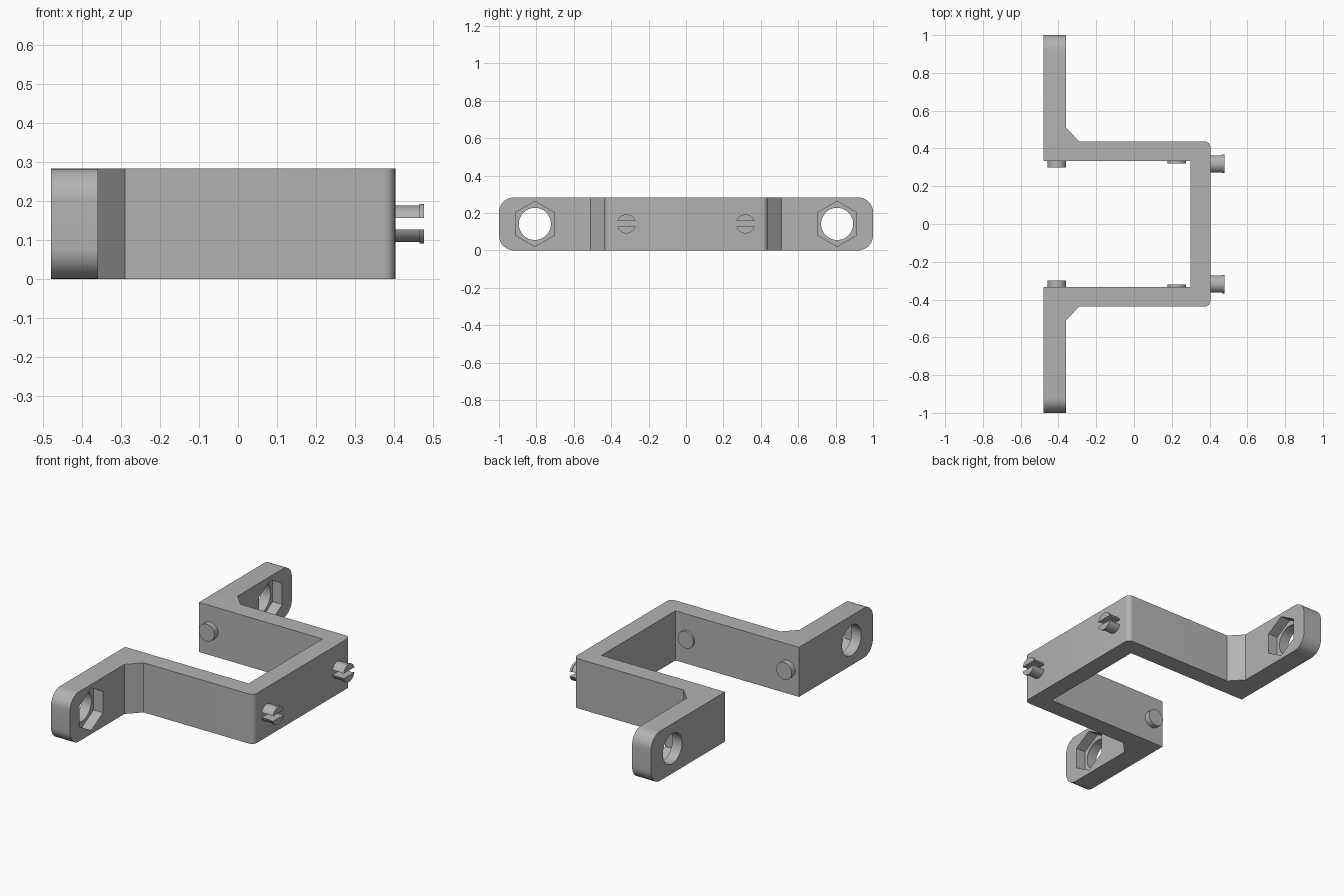
import bpy, bmesh
from math import pi, radians
from mathutils import Matrix, Vector

cube = bpy.data.objects.get("Cube")
if cube:
    bpy.data.objects.remove(cube, do_unlink=True)

H = 0.283          # bracket height
MID = H / 2        # height of all holes and pins
AXIS = {"x": Matrix.Rotation(pi / 2, 4, "Y"), "y": Matrix.Rotation(pi / 2, 4, "X")}

grey = bpy.data.materials.new("plain_grey")
grey.use_nodes = True
grey.diffuse_color = (0.45, 0.45, 0.45, 1)
grey.node_tree.nodes["Principled BSDF"].inputs["Base Color"].default_value = grey.diffuse_color


def make_object(name, bm):
    bmesh.ops.recalc_face_normals(bm, faces=bm.faces)
    mesh = bpy.data.meshes.new(name)
    bm.to_mesh(mesh)
    bm.free()
    mesh.materials.append(grey)
    obj = bpy.data.objects.new(name, mesh)
    bpy.context.collection.objects.link(obj)
    return obj


def add_cylinder(bm, axis, centre, radius, length, sides=40, spin=0.0):
    matrix = Matrix.Translation(centre) @ AXIS[axis] @ Matrix.Rotation(spin, 4, "Z")
    bmesh.ops.create_cone(bm, cap_ends=True, segments=sides, radius1=radius,
                          radius2=radius, depth=length, matrix=matrix)


def cylinder(name, *args, **kwargs):
    bm = bmesh.new()
    add_cylinder(bm, *args, **kwargs)
    return make_object(name, bm)


def box(name, centre, size):
    bm = bmesh.new()
    bmesh.ops.create_cube(bm, size=1, matrix=Matrix.Translation(centre) @ Matrix.Diagonal((*size, 1)))
    return make_object(name, bm)


def cut(obj, cutter):
    mod = obj.modifiers.new("cut", "BOOLEAN")
    mod.operation, mod.solver, mod.object = "DIFFERENCE", "EXACT", cutter
    bpy.context.view_layer.objects.active = obj
    bpy.ops.object.modifier_apply(modifier=mod.name)
    bpy.data.objects.remove(cutter, do_unlink=True)


def smooth(obj):
    bpy.ops.object.select_all(action="DESELECT")
    obj.select_set(True)
    bpy.context.view_layer.objects.active = obj
    bpy.ops.object.shade_smooth_by_angle(angle=radians(30))


# Bracket: mirrored half profile, extruded upwards
half = [(0.3, 0.333), (-0.48, 0.333), (-0.48, 1), (-0.36, 1),
        (-0.36, 0.51), (-0.29, 0.437), (0.404, 0.437)]
profile = half + [(x, -y) for x, y in reversed(half)]
bm = bmesh.new()
face = bm.faces.new([bm.verts.new((x, y, 0)) for x, y in profile])
top = bmesh.ops.extrude_face_region(bm, geom=[face])["geom"]
bmesh.ops.translate(bm, vec=(0, 0, H), verts=[v for v in top if isinstance(v, bmesh.types.BMVert)])


def round_edges(test, radius, segments):
    edges = [e for e in bm.edges if all(test(v.co) for v in e.verts)
             and abs((e.verts[0].co - e.verts[1].co).y) < 0.001]
    bmesh.ops.bevel(bm, geom=edges, offset=radius, segments=segments, profile=0.5, affect="EDGES")


# Rounded tab ends (edges along x) and rounded outer corners (upright edges)
tab_edges = [e for e in bm.edges if all(abs(v.co.y) > 0.99 for v in e.verts)
             and abs(e.verts[0].co.z - e.verts[1].co.z) < 0.001]
bmesh.ops.bevel(bm, geom=tab_edges, offset=0.08, segments=10, profile=0.5, affect="EDGES")
round_edges(lambda co: co.x > 0.4 and abs(co.y) > 0.43, 0.03, 6)
bracket = make_object("bracket", bm)

for side in (1, -1):
    label = "left" if side > 0 else "right"

    # Bolt hole with a hexagonal nut recess on the front of the tab
    y = side * 0.808
    cut(bracket, cylinder("hole_cutter", "x", Vector((-0.42, y, MID)), 0.086, 0.3, 48))
    cut(bracket, cylinder("nut_cutter", "x", Vector((-0.36, y, MID)), 0.121, 0.12, 6, pi / 2))

    # Split pin with a lip, on the outer face
    y = side * 0.318
    pin = cylinder(label + "_split_pin", "x", Vector((0.435, y, MID)), 0.047, 0.086)
    lip = cylinder(label + "_pin_lip", "x", Vector((0.472, y, MID)), 0.051, 0.012)
    for part in (pin, lip):
        cut(part, box("slot_cutter", (0.454, y, MID), (0.1, 0.2, 0.029)))
        smooth(part)

    # Round pegs on the inner faces of the arms
    for name, x, reach in (("_end_peg", -0.408, 0.033), ("_corner_button", 0.227, 0.013)):
        centre = Vector((x, side * (0.343 - reach / 2 - 0.005), MID))
        smooth(cylinder(label + name, "y", centre, 0.049, reach + 0.01))

smooth(bracket)
